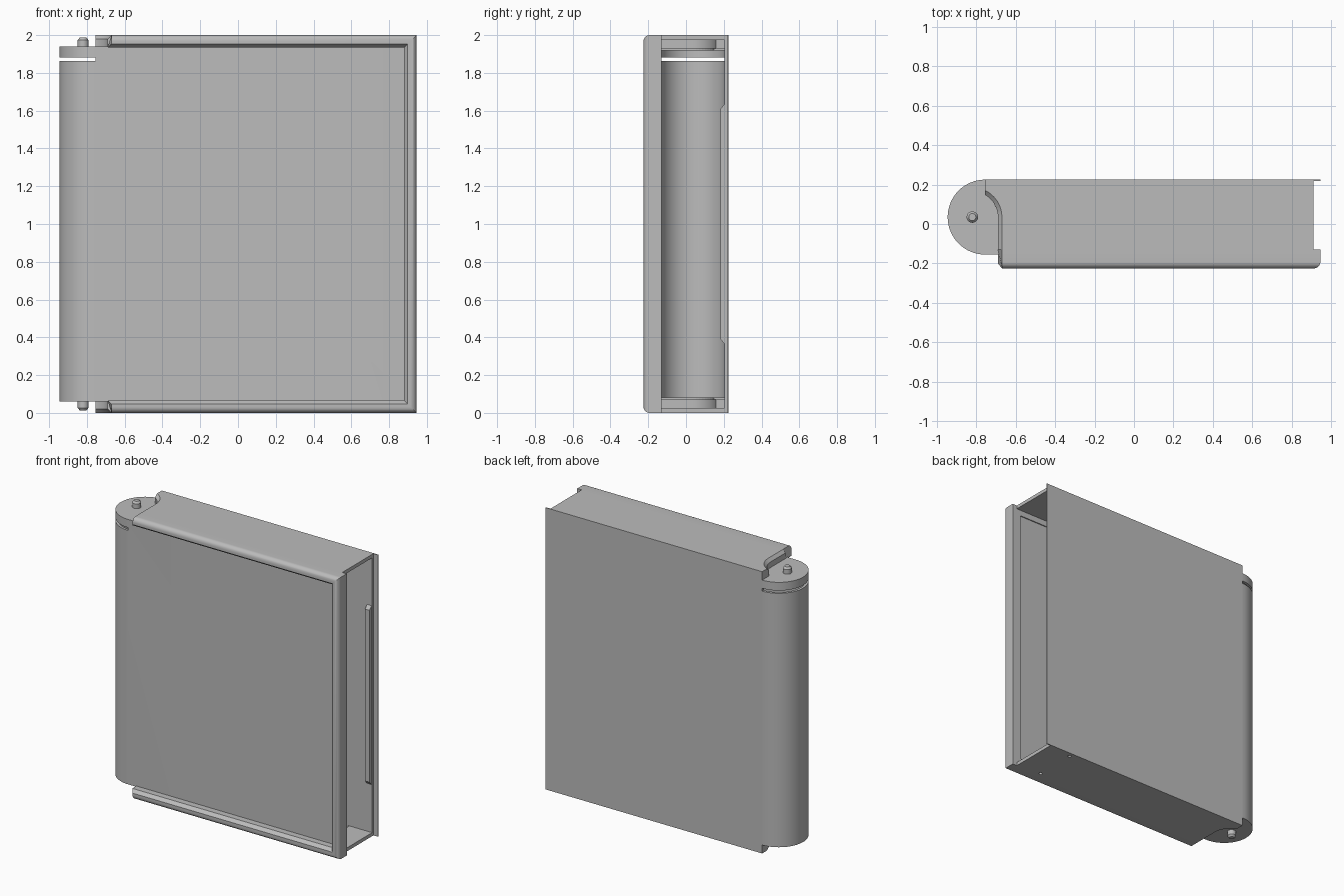
import bpy, bmesh
from math import sin, cos, pi, acos
from mathutils import Vector

old = bpy.data.objects.get("Cube")
if old:
    bpy.data.objects.remove(old, do_unlink=True)

grey = bpy.data.materials.new("plain grey")
grey.use_nodes = True
grey.diffuse_color = (0.5, 0.5, 0.5, 1)
grey.node_tree.nodes["Principled BSDF"].inputs["Base Color"].default_value = (0.5, 0.5, 0.5, 1)

H = 2.0
LEFT, RIGHT = -0.755, 0.945       # hinge barrel centre line and open edge
CY, R, T = 0.035, 0.19, 0.018     # barrel centre, radius, sheet thickness
PIN_X = -0.82
BACK = CY + R


def loft(name, rings, flip=False):
    """Skin a list of equal rings and cap both ends; flip mirrors it to the base."""
    bm = bmesh.new()
    rows = [[bm.verts.new((x, y, H - z if flip else z)) for x, y, z in r] for r in rings]
    n = len(rows[0])
    for a, b in zip(rows, rows[1:]):
        for i in range(n):
            j = (i + 1) % n
            bm.faces.new((a[i], a[j], b[j], b[i]))
    bm.faces.new(rows[0])
    bm.faces.new(rows[-1])
    bmesh.ops.recalc_face_normals(bm, faces=bm.faces)
    mesh = bpy.data.meshes.new(name)
    bm.to_mesh(mesh)
    bm.free()
    mesh.materials.append(grey)
    ob = bpy.data.objects.new(name, mesh)
    bpy.context.collection.objects.link(ob)
    return ob


def prism(name, outline, z0, z1, flip=False):
    return loft(name, [[(x, y, z) for x, y in outline] for z in (z0, z1)], flip)


def box(name, x0, x1, y0, y1, z0, z1, flip=False):
    return prism(name, [(x0, y0), (x1, y0), (x1, y1), (x0, y1)], z0, z1, flip)


def arc(cx, r, a0, a1, n):
    return [(cx + r * cos(a0 + (a1 - a0) * i / n),
             CY + r * sin(a0 + (a1 - a0) * i / n)) for i in range(n + 1)]


def cut(target, cutter):
    cutter.hide_render = True
    cutter.hide_viewport = True
    cutter.display_type = 'WIRE'
    mod = target.modifiers.new("cut", 'BOOLEAN')
    mod.operation = 'DIFFERENCE'
    mod.solver = 'EXACT'
    mod.object = cutter


def smooth(ob):
    bpy.ops.object.select_all(action='DESELECT')
    ob.select_set(True)
    bpy.context.view_layer.objects.active = ob
    bpy.ops.object.shade_smooth_by_angle(angle=0.6)


# Front panel and hinge barrel as one bent sheet
def barrel_path(r):
    return [(0.9, CY - r)] + arc(LEFT, r, -pi / 2, -3 * pi / 2, 32)


Z0, Z1 = 0.06, H - 0.06
sheet = loft("front_panel_and_barrel",
             [[(*o, Z0), (*o, Z1), (*i, Z1), (*i, Z0)]
              for o, i in zip(barrel_path(R), barrel_path(R - T))])
smooth(sheet)
slot = box("slot_cutter", -1.1, LEFT, -0.4, 0.4, 1.862, 1.882)
cut(sheet, slot)

# Parts shared by the top and the base
for side, flip in (("top", False), ("base", True)):
    # barrel end cap
    cap = arc(LEFT, R - T, pi / 2, 3 * pi / 2, 32) + [(-0.69, CY - R + T), (-0.69, CY)]
    cap += arc(PIN_X, 0.13, 0, acos(0.5), 8)[1:]
    prism(side + "_barrel_cap", cap, Z1 - 0.022, Z1, flip)

    # chamfered hinge pin
    pin = [[(PIN_X + r * cos(a * pi / 12), CY + r * sin(a * pi / 12), z) for a in range(24)]
           for r, z in ((0.029, Z1 - 0.01), (0.029, 1.973), (0.018, 1.987))]
    smooth(loft(side + "_hinge_pin", pin, flip))

    # end plate with a curved edge round the barrel
    curve = arc(PIN_X, 0.15, 0, acos(0.065 / 0.15), 12)
    plate = [(-0.67, -0.13)] + curve + [(LEFT, 0.219), (0.91, 0.219), (0.91, -0.13)]
    plate_ob = prism(side + "_plate", plate, 1.975, H, flip)
    if flip:
        for y in (-0.11, 0.19):
            hole = prism("hole_cutter", [(0.72 + 0.012 * cos(a * pi / 8),
                                          y + 0.012 * sin(a * pi / 8)) for a in range(16)],
                         -0.1, 0.1)
            cut(plate_ob, hole)

    # sloped lip hanging from the curved edge
    inner = [(-0.69, -0.13)] + arc(PIN_X, 0.13, 0, acos(0.5), 12)
    outer = [(-0.67, -0.13)] + curve
    smooth(loft(side + "_lip", [[(*a, 1.93), (*a, 1.98), (*b, H), (*b, 1.93)]
                                for a, b in zip(inner, outer)], flip))
    box(side + "_lip_end", LEFT, LEFT + 0.02, 0.155, 0.21, 1.93, 1.98, flip)

# Back panel: thin outer skin with a thicker inner layer
box("back_skin", LEFT, RIGHT, BACK - 0.006, BACK, 0, H)
box("back_inner_layer", LEFT, 0.91, BACK - 0.02, BACK - 0.006, 0.025, H - 0.025)

# Catch ridge with sloped ends inside the open edge
ridge = [(0.21, 0.36), (0.182, 0.39), (0.182, 1.61), (0.21, 1.64)]
loft("catch_ridge", [[(x, y, z) for y, z in ridge] for x in (0.87, 0.905)])

# Three-sided front frame: rounded outside, sloped inside, mitred corners
rad = 0.032
profile = [(0, -0.13)]
profile += [(rad - rad * cos(a * pi / 16), -0.225 + rad - rad * sin(a * pi / 16)) for a in range(9)]
profile += [(0.047, -0.225), (0.066, -0.2), (0.066, -0.13)]


def start(d, y):
    return -0.67 if d < 0.02 or y < -0.21 else -0.69


frame = loft("front_frame", [
    [(start(d, y), y, H - d) for d, y in profile],
    [(RIGHT - d, y, H - d) for d, y in profile],
    [(RIGHT - d, y, d) for d, y in profile],
    [(start(d, y), y, d) for d, y in profile]])
smooth(frame)
